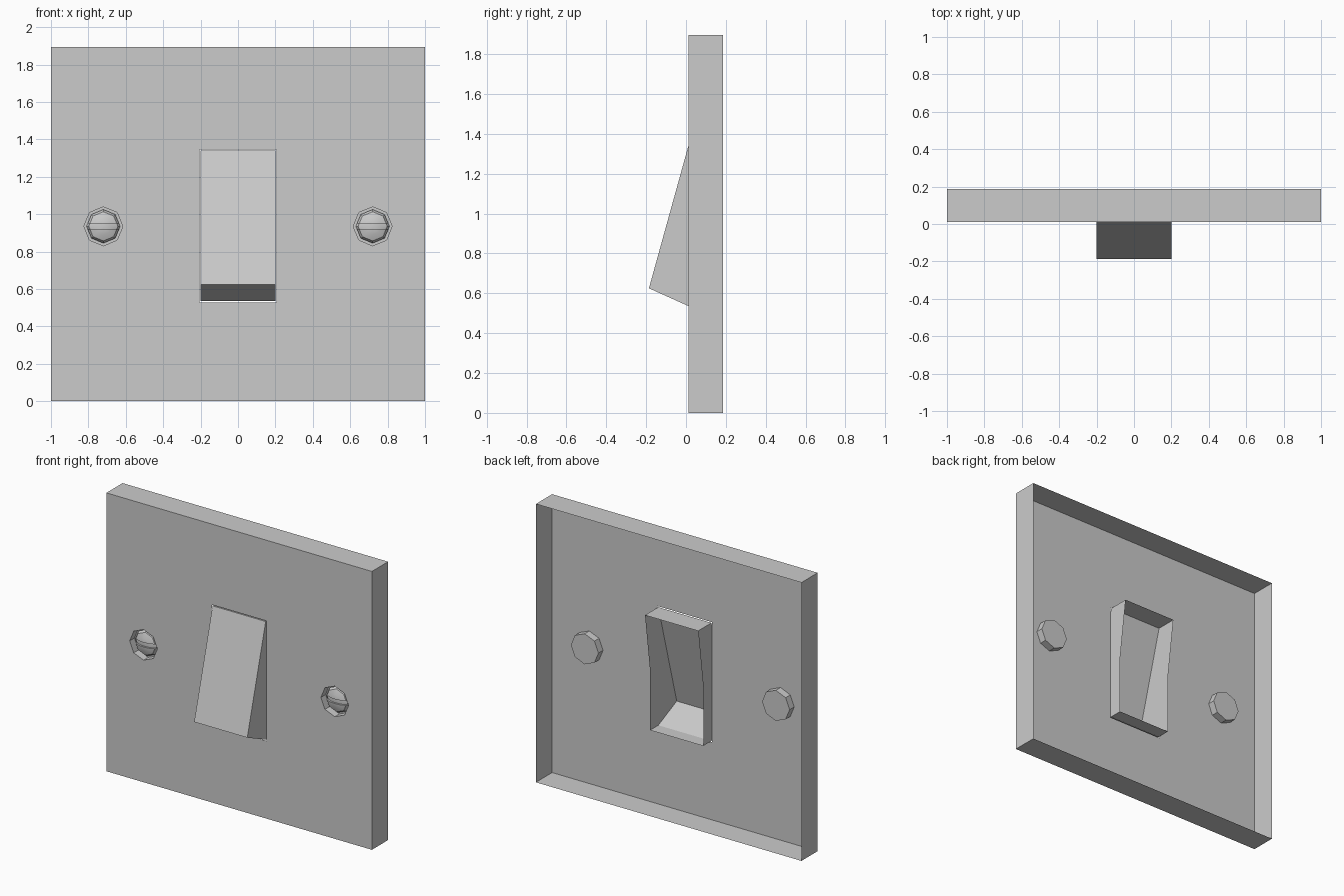
import bpy, bmesh
from math import sin, cos, pi

if "Cube" in bpy.data.objects:
    bpy.data.objects.remove(bpy.data.objects["Cube"])

FRONT, BACK = 0.012, 0.186
W, H = 1.0, 1.895
SCREW_X, SCREW_Z, SCREW_R = 0.72, 0.935, 0.104


def finish(name, bm, smooth=False):
    me = bpy.data.meshes.new(name)
    bm.to_mesh(me)
    bm.free()
    ob = bpy.data.objects.new(name, me)
    bpy.context.collection.objects.link(ob)
    if smooth:
        bpy.ops.object.select_all(action='DESELECT')
        ob.select_set(True)
        bpy.context.view_layer.objects.active = ob
        bpy.ops.object.shade_smooth_by_angle(angle=0.6)
    return ob


def face_forward(bm):
    # consistent normals, with the visible front pointing to -y
    bmesh.ops.recalc_face_normals(bm, faces=bm.faces[:])
    if sum(f.normal.y * f.calc_area() for f in bm.faces) > 0:
        bmesh.ops.reverse_faces(bm, faces=bm.faces[:])


def rect(x, z0, z1):
    return [(-x, z0), (x, z0), (x, z1), (-x, z1)]


def octagon(cx, cz, r):
    return [(cx + r * cos(i * pi / 4), cz + r * sin(i * pi / 4)) for i in range(8)]


def extrude_back(bm, edges, depth):
    new = bmesh.ops.extrude_edge_only(bm, edges=edges)['geom']
    bmesh.ops.translate(bm, verts=[g for g in new if isinstance(g, bmesh.types.BMVert)],
                        vec=(0, depth, 0))
    vs = {g for g in new if isinstance(g, bmesh.types.BMVert)}
    return [g for g in new if isinstance(g, bmesh.types.BMEdge)
            and all(v in vs for v in g.verts)]


# Plate: thin open-backed shell with a switch opening and two screw cups
def build_plate():
    bm = bmesh.new()
    outlines = [rect(W, 0, H), rect(0.205, 0.529, 1.346),
                octagon(-SCREW_X, SCREW_Z, SCREW_R), octagon(SCREW_X, SCREW_Z, SCREW_R)]
    loops = []
    for pts in outlines:
        vs = [bm.verts.new((x, FRONT, z)) for x, z in pts]
        loops.append([bm.edges.new((vs[i - 1], vs[i])) for i in range(len(vs))])
    bmesh.ops.triangle_fill(bm, use_beauty=True, edges=bm.edges[:], normal=(0, -1, 0))
    extrude_back(bm, loops[0], BACK - FRONT)
    for loop in loops[2:]:
        rim = extrude_back(bm, loop, 0.05)
        bmesh.ops.contextual_create(bm, geom=rim)
    face_forward(bm)
    finish("wall_plate", bm)


# Rocker: wedge-shaped hollow shell, open at the back
def build_rocker():
    profile = [(0.155, 1.34), (FRONT, 1.34), (-BACK, 0.625),
               (FRONT, 0.536), (0.10, 0.536), (0.10, 0.935)]
    bm = bmesh.new()
    left, right = [[bm.verts.new((x, y, z)) for y, z in profile] for x in (-0.2, 0.2)]
    for i in range(4):
        bm.faces.new((left[i], left[i + 1], right[i + 1], right[i]))
    bm.faces.new(left)
    bm.faces.new(right)
    face_forward(bm)
    finish("rocker_switch", bm)


# Screw: eight-sided domed head with a cut slot
def build_screw(name, cx):
    r, base, rise, slot = 0.09, 0.05, 0.038, 0.015
    bm = bmesh.new()
    rings = []
    for a in (pi / 2, pi / 3, pi / 6):
        rings.append([bm.verts.new((x, base - rise * cos(a), z))
                      for x, z in octagon(0, 0, r * sin(a))])
    for outer, inner in zip(rings, rings[1:]):
        for i in range(8):
            bm.faces.new((outer[i - 1], outer[i], inner[i], inner[i - 1]))
    tip = bm.verts.new((0, base - rise, 0))
    for i in range(8):
        bm.faces.new((rings[-1][i - 1], rings[-1][i], tip))
    for z in (-slot, slot):
        bmesh.ops.bisect_plane(bm, geom=bm.verts[:] + bm.edges[:] + bm.faces[:],
                               plane_co=(0, 0, z), plane_no=(0, 0, 1))
    groove = [f for f in bm.faces if abs(f.calc_center_median().z) < slot]
    new = bmesh.ops.extrude_face_region(bm, geom=groove)['geom']
    bmesh.ops.translate(bm, verts=[g for g in new if isinstance(g, bmesh.types.BMVert)],
                        vec=(0, 0.012, 0))
    old = [f for f in groove if f.is_valid]
    if old:
        bmesh.ops.delete(bm, geom=old, context='FACES')
    face_forward(bm)
    ob = finish(name, bm, smooth=True)
    ob.location = (cx, 0, SCREW_Z)


build_plate()
build_rocker()
for side, sx in (("left", -1), ("right", 1)):
    build_screw(side + "_screw", sx * SCREW_X)
